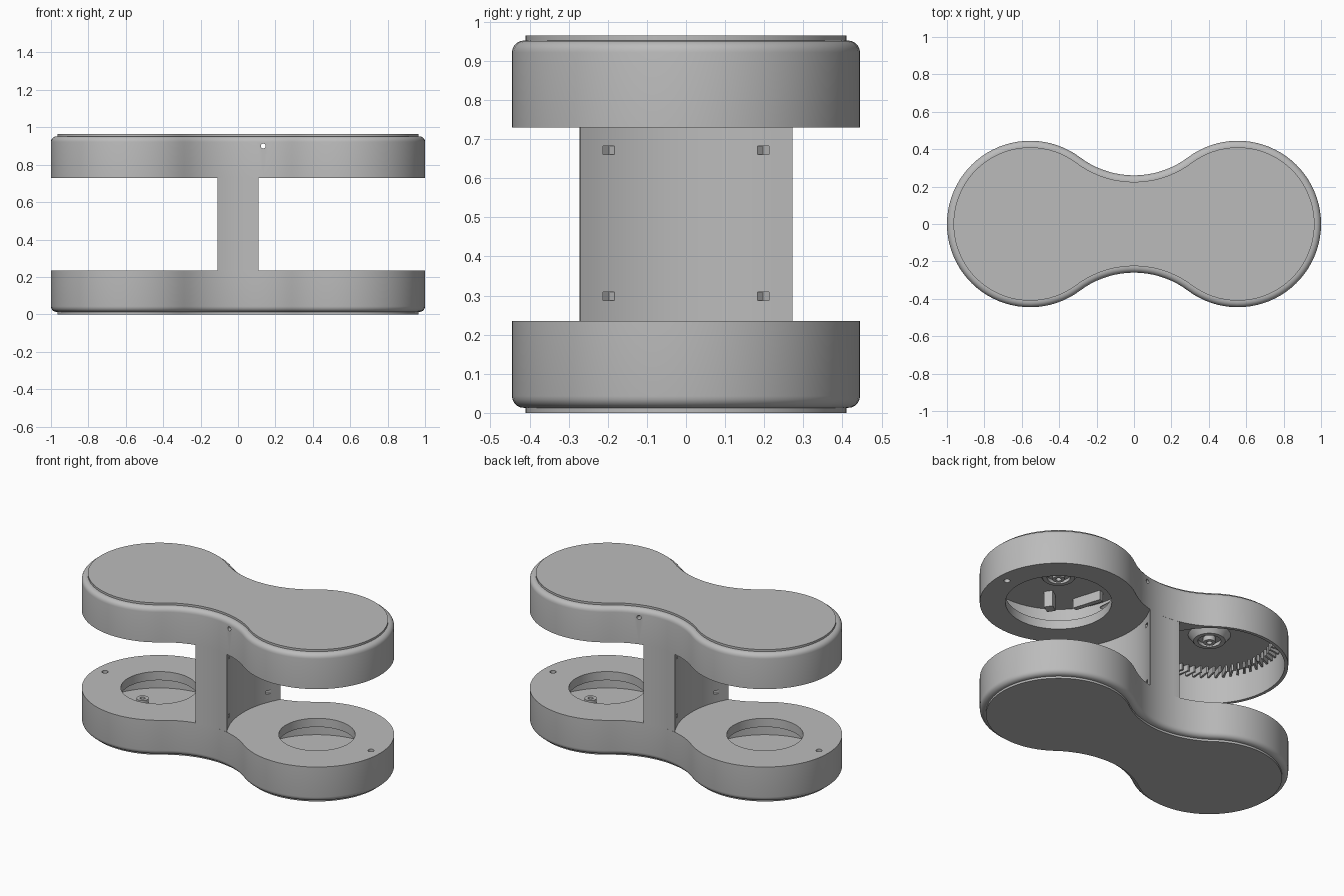
import bpy, bmesh
from math import pi, cos, sin, atan2, hypot
from mathutils import Matrix, Vector

cube = bpy.data.objects.get("Cube")
if cube:
    bpy.data.objects.remove(cube, do_unlink=True)

LOBE_X, LOBE_R = 0.555, 0.445       # two round ends
WAIST_Y, WAIST_R = 0.74, 0.48       # concave arcs that join them
HEIGHT, SLAB = 0.965, 0.235
COLUMN_R = 0.52                     # scooped sides of the column

grey = bpy.data.materials.new("grey_plastic")
grey.use_nodes = True
grey.diffuse_color = (0.5, 0.5, 0.5, 1)
grey.node_tree.nodes["Principled BSDF"].inputs["Base Color"].default_value = (0.5, 0.5, 0.5, 1)


def arc(cx, cy, r, a0, a1, n):
    return [(cx + r * cos(a0 + (a1 - a0) * i / n), cy + r * sin(a0 + (a1 - a0) * i / n))
            for i in range(n)]


def outline(inset):
    t = atan2(WAIST_Y, -LOBE_X)
    r, w = LOBE_R - inset, WAIST_R + inset
    half = arc(LOBE_X, 0, r, -t, t, 56) + arc(0, WAIST_Y, w, t - pi, -t, 18)
    return half + [(-x, -y) for x, y in half]


def add_object(name, bm):
    bmesh.ops.recalc_face_normals(bm, faces=bm.faces)
    mesh = bpy.data.meshes.new(name)
    bm.to_mesh(mesh)
    bm.free()
    mesh.materials.append(grey)
    obj = bpy.data.objects.new(name, mesh)
    bpy.context.collection.objects.link(obj)
    return obj


def loft(name, rings):
    """Closed solid through a stack of rings, each (points, z)."""
    bm = bmesh.new()
    loops = [[bm.verts.new((x, y, z)) for x, y in pts] for pts, z in rings]
    for a, b in zip(loops, loops[1:]):
        for i in range(len(a)):
            j = (i + 1) % len(a)
            bm.faces.new((a[i], a[j], b[j], b[i]))
    bm.faces.new(loops[0][::-1])
    bm.faces.new(loops[-1])
    return add_object(name, bm)


def cylinder(name, x, y, r, z0, z1, n=64):
    ring = arc(x, y, r, 0, 2 * pi, n)
    return loft(name, [(ring, z0), (ring, z1)])


def box(name, loc, size, angle=0):
    bm = bmesh.new()
    bmesh.ops.create_cube(bm, size=1, matrix=Matrix.Translation(loc)
                          @ Matrix.Rotation(angle, 4, 'Z') @ Matrix.Diagonal((*size, 1)))
    return add_object(name, bm)


def cut(obj, cutters):
    bpy.context.view_layer.objects.active = obj
    for c in cutters:
        mod = obj.modifiers.new("cut", 'BOOLEAN')
        mod.operation, mod.solver, mod.object = 'DIFFERENCE', 'EXACT', c
        bpy.ops.object.modifier_apply(modifier=mod.name)
        bpy.data.objects.remove(c, do_unlink=True)


def smooth(obj):
    bpy.ops.object.select_all(action='DESELECT')
    obj.select_set(True)
    bpy.context.view_layer.objects.active = obj
    bpy.ops.object.shade_smooth_by_angle(angle=0.55)


# Housings: raised lip, rounded rim, straight wall; the upper one is flipped
def housing(name, flip):
    level = (lambda z: HEIGHT - z) if flip else (lambda z: z)
    profile = [(0.035, 0), (0.035, 0.013)]
    profile += [(0.03 * (1 - sin(i * pi / 10)), 0.043 - 0.03 * cos(i * pi / 10)) for i in range(6)]
    profile += [(0, SLAB)]
    return loft(name, [(outline(d), level(z)) for d, z in profile])


lower = housing("lower_housing", False)
upper = housing("upper_housing", True)

# Round chambers, openings and small screw holes
for side in (-1, 1):
    x = side * LOBE_X
    cut(lower, [cylinder("chamber", x, 0, 0.425, 0.035, 0.18, 96),
                cylinder("opening", x, 0, 0.22, 0.1, 0.3),
                cylinder("screw_hole", side * 0.935, 0, 0.018, 0.1, 0.3, 20)])
cut(upper, [cylinder("chamber", LOBE_X, 0, 0.425, HEIGHT - 0.18, HEIGHT - 0.035, 96),
            cylinder("opening", LOBE_X, 0, 0.3, 0.7, 0.85),
            cylinder("screw_hole", 0.935, 0, 0.018, 0.7, 0.85, 20),
            cylinder("open_chamber", -LOBE_X, 0, 0.425, 0.7, HEIGHT - 0.035, 96)])

# Cable hole through the waist of the upper housing
drill = cylinder("drill", 0, 0, 0.013, -0.5, 0.5, 20)
drill.data.transform(Matrix.Translation((0.135, 0, 0.9)) @ Matrix.Rotation(pi / 2, 4, 'X'))
cut(upper, [drill])

# Column with scooped sides and waist-shaped front and back
side_t = atan2(0.27, LOBE_X - 0.11)
front_t = atan2(0.11, WAIST_Y - 0.27)
quarter = arc(-LOBE_X, 0, COLUMN_R, side_t, -side_t, 20)
face = arc(0, -WAIST_Y, WAIST_R, pi / 2 + front_t, pi / 2 - front_t, 10)
section = quarter + face
section += [(-x, -y) for x, y in section]
column = loft("column", [(section, SLAB), (section, HEIGHT - SLAB)])

# V-shaped notches in the scooped sides
notch_x = LOBE_X - (COLUMN_R ** 2 - 0.04) ** 0.5
for side in (-1, 1):
    cut(column, [box("notch", (side * notch_x, y, z), (0.029, 0.029, 0.022), pi / 4)
                 for y in (-0.197, 0.197) for z in (0.298, 0.672)])

parts = [lower, upper, column]

# Ceiling bosses with a hollow screw post in each upper chamber
top = HEIGHT - 0.035
for name, x in (("left", LOBE_X), ("right", -LOBE_X)):
    boss = loft(name + "_boss", [(arc(x, 0, 0.12, 0, 2 * pi, 40), top),
                                 (arc(x, 0, 0.09, 0, 2 * pi, 40), top - 0.04)])
    cut(boss, [cylinder("recess", x, 0, 0.065, top - 0.06, top - 0.02, 32)])
    post = cylinder(name + "_screw_post", x, 0, 0.035, top - 0.05, top, 24)
    cut(post, [cylinder("bore", x, 0, 0.016, top - 0.07, top - 0.01, 16)])
    parts += [boss, post]

# Brackets in the left upper chamber
parts.append(box("bracket", (LOBE_X - 0.12, -0.22, top - 0.05), (0.06, 0.05, 0.1), 0.6))
parts.append(box("guide_bar", (LOBE_X - 0.3, -0.1, top - 0.03), (0.03, 0.18, 0.06), 0.3))

# Slanted ribs around the open upper chamber
bm = bmesh.new()
for i in range(34):
    a = pi * (0.72 + i / 34 * 1.1)
    m = (Matrix.Translation((-LOBE_X + 0.385 * cos(a), 0.385 * sin(a), top - 0.02))
         @ Matrix.Rotation(a + 0.5, 4, 'Z') @ Matrix.Diagonal((0.07, 0.012, 0.04, 1)))
    bmesh.ops.create_cube(bm, size=1, matrix=m)
parts.append(add_object("chamber_ribs", bm))

# Screw posts on the lower floor
for side in (-1, 1):
    x, y = side * (LOBE_X + 0.2), -side * 0.12
    post = cylinder("floor_post", x, y, 0.035, 0.035, 0.07, 24)
    cut(post, [cylinder("bore", x, y, 0.016, 0.05, 0.1, 16)])
    parts.append(post)

for p in parts:
    smooth(p)
